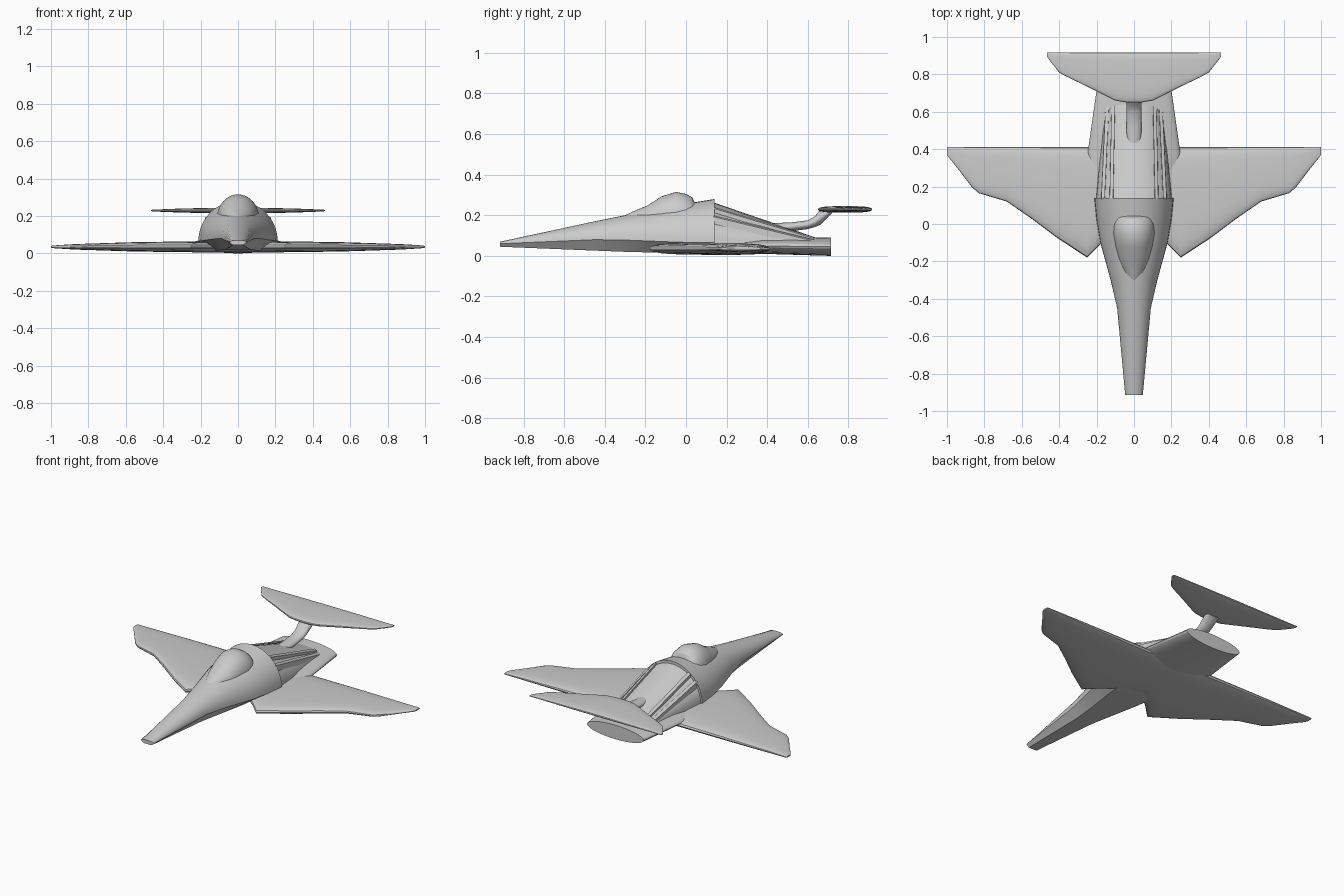
import bpy, bmesh, math

if "Cube" in bpy.data.objects:
    bpy.data.objects.remove(bpy.data.objects["Cube"])


def loft(name, rings, angle=30):
    """Skin a list of equal-length point rings and cap both ends."""
    bm = bmesh.new()
    vs = [[bm.verts.new(p) for p in r] for r in rings]
    n = len(rings[0])
    for a, b in zip(vs, vs[1:]):
        for i in range(n):
            j = (i + 1) % n
            bm.faces.new((a[i], a[j], b[j], b[i]))
    bm.faces.new(vs[0][::-1])
    bm.faces.new(vs[-1])
    bmesh.ops.recalc_face_normals(bm, faces=bm.faces)
    me = bpy.data.meshes.new(name)
    bm.to_mesh(me)
    bm.free()
    ob = bpy.data.objects.new(name, me)
    bpy.context.collection.objects.link(ob)
    bpy.ops.object.select_all(action='DESELECT')
    ob.select_set(True)
    bpy.context.view_layer.objects.active = ob
    bpy.ops.object.shade_smooth_by_angle(angle=math.radians(angle))
    return ob


def dome(y, w, mid, top, bottom, keel=0.6, n=20):
    """Half-ellipse over a trapezoid keel, in the plane y."""
    pts = [(w * math.cos(math.pi * i / n), y,
            mid + (top - mid) * math.sin(math.pi * i / n)) for i in range(n + 1)]
    return pts + [(-w * keel, y, bottom), (w * keel, y, bottom)]


def oval(y, w, bottom, top, n=32):
    """Ellipse in the plane y."""
    c, h = (top + bottom) / 2, (top - bottom) / 2
    return [(w * math.cos(2 * math.pi * i / n), y,
             c + h * math.sin(2 * math.pi * i / n)) for i in range(n)]


def wing_ring(x, front, back, z, h, n=24):
    """Flattened rounded wing section in the plane x."""
    c, r = (front + back) / 2, (back - front) / 2
    pts = []
    for i in range(n):
        a = 2 * math.pi * i / n
        co, si = math.cos(a), math.sin(a)
        pts.append((x, c + r * math.copysign(abs(co) ** 0.6, co),
                    z + h * math.copysign(abs(si) ** 0.8, si)))
    return pts


def wing(name, stations, back, z):
    """Full-span wing from right-hand stations (x, leading edge, half thickness)."""
    left = [(-x, f, h) for x, f, h in reversed(stations)]
    loft(name, [wing_ring(x, f, back, z, h) for x, f, h in left + stations])


# Front fuselage with its long flat-tipped nose
loft("front_fuselage", [dome(*s) for s in (
    (-0.915, 0.047, 0.06, 0.07, 0.045),
    (-0.45, 0.09, 0.08, 0.17, 0.026),
    (-0.30, 0.125, 0.078, 0.20, 0.02),
    (-0.10, 0.18, 0.07, 0.24, 0.015),
    (0.02, 0.20, 0.066, 0.26, 0.012),
    (0.14, 0.212, 0.065, 0.28, 0.012))])

# Cockpit canopy
loft("canopy", [dome(y, w, base, top, base - 0.03) for y, w, base, top in (
    (-0.31, 0.015, 0.17, 0.195),
    (-0.26, 0.055, 0.175, 0.219),
    (-0.19, 0.082, 0.18, 0.248),
    (-0.12, 0.10, 0.185, 0.293),
    (-0.05, 0.112, 0.19, 0.315),
    (0.00, 0.11, 0.19, 0.305),
    (0.03, 0.10, 0.19, 0.288),
    (0.045, 0.09, 0.19, 0.26))])

# Rear fuselage sloping down onto the exhaust
loft("rear_fuselage", [dome(*s) for s in (
    (0.13, 0.203, 0.06, 0.265, 0.02),
    (0.64, 0.155, 0.055, 0.09, 0.02))], 15)

# Ribs along the rear fuselage
for side, tag in ((-1, "left"), (1, "right")):
    for k, (x0, z0, x1, z1) in enumerate(((0.165, 0.185, 0.142, 0.065),
                                          (0.12, 0.226, 0.11, 0.078))):
        loft(f"rear_rib_{tag}_{k + 1}", [
            [(side * (x + dx), y, z + dz) for dx, dz in
             ((-0.012, -0.03), (0.012, -0.03), (0.01, 0.008), (-0.008, 0.015))]
            for x, y, z in ((x0, 0.135, z0), (x1, 0.63, z1))])

# Flat oval exhaust duct
loft("exhaust_duct", [oval(*s) for s in (
    (0.10, 0.19, 0.012, 0.06),
    (0.38, 0.248, 0.01, 0.088),
    (0.715, 0.20, 0.0, 0.09))])

# Main wing
wing("main_wing", [
    (0.05, 0.0, 0.03), (0.17, -0.10, 0.03), (0.25, -0.18, 0.029),
    (0.41, -0.075, 0.027), (0.55, 0.03, 0.025), (0.68, 0.12, 0.021),
    (0.83, 0.165, 0.016), (0.865, 0.195, 0.015), (0.93, 0.28, 0.011),
    (0.99, 0.355, 0.007), (1.0, 0.37, 0.004)], 0.412, 0.035)

# Curved boom carrying the tail
loft("tail_boom", [oval(*s) for s in (
    (0.40, 0.036, 0.11, 0.16),
    (0.52, 0.04, 0.122, 0.165),
    (0.60, 0.04, 0.132, 0.175),
    (0.635, 0.04, 0.142, 0.195),
    (0.66, 0.042, 0.152, 0.225),
    (0.69, 0.045, 0.18, 0.236),
    (0.72, 0.045, 0.21, 0.238))])

# Tail wing
wing("tail_wing", [
    (0.04, 0.65, 0.016), (0.10, 0.66, 0.015), (0.25, 0.735, 0.012),
    (0.355, 0.785, 0.009), (0.40, 0.81, 0.007), (0.455, 0.88, 0.005),
    (0.465, 0.895, 0.003)], 0.917, 0.229)
